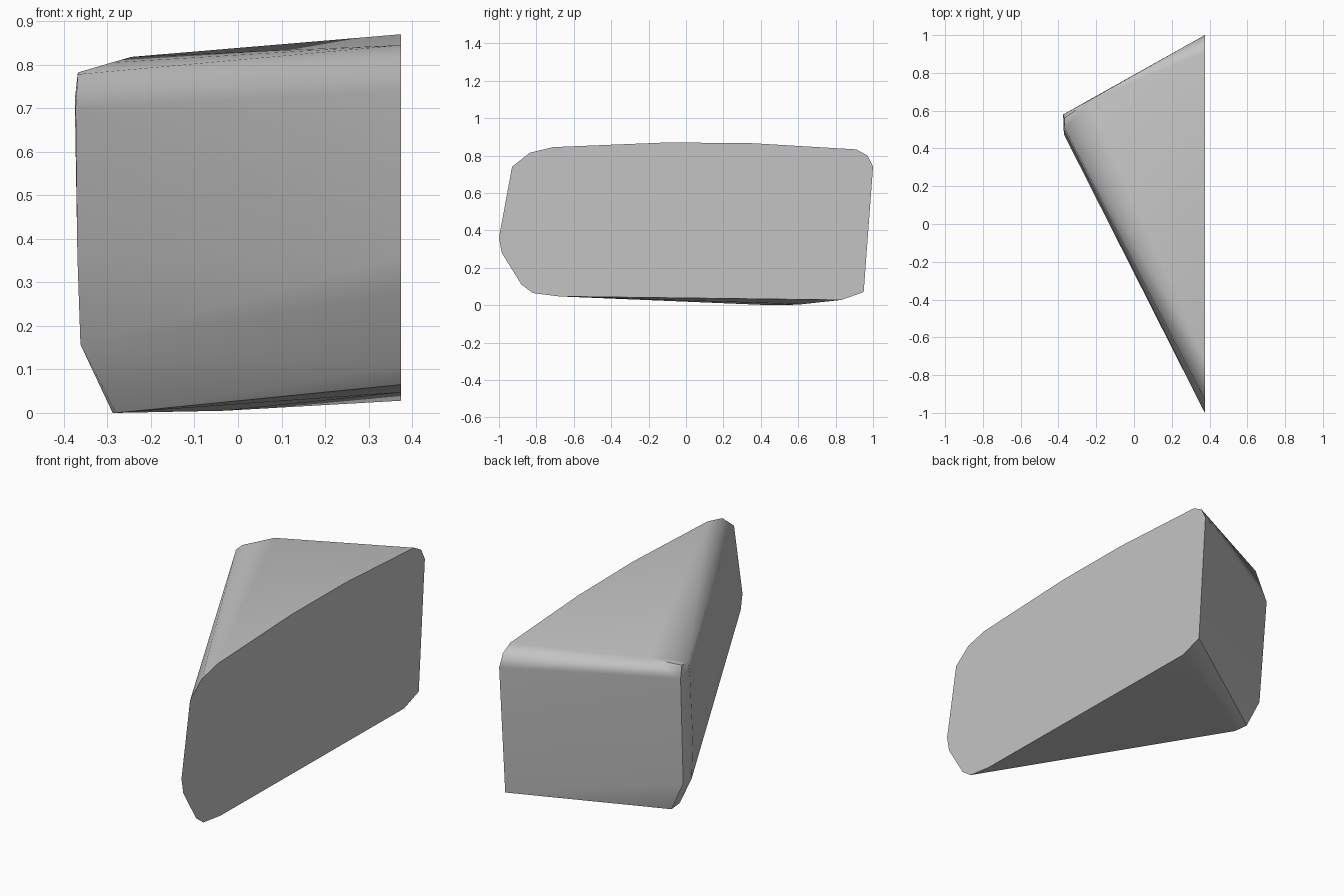
import bpy, bmesh, math

cube = bpy.data.objects.get("Cube")
if cube:
    bpy.data.objects.remove(cube, do_unlink=True)


def flat_material(name, rgb):
    mat = bpy.data.materials.new(name)
    mat.use_nodes = True
    colour = (*rgb, 1.0)
    mat.diffuse_color = colour
    mat.node_tree.nodes["Principled BSDF"].inputs["Base Color"].default_value = colour
    return mat


# Flat end outline (y, z), worn round at the corners
END_X = 0.375
end_outline = [
    (-1, 0.36), (-0.985, 0.28), (-0.88, 0.11), (-0.82, 0.065), (-0.68, 0.047),
    (0.83, 0.028), (0.95, 0.07), (1, 0.74), (0.97, 0.80), (0.91, 0.833),
    (0.35, 0.866), (-0.1, 0.87), (-0.71, 0.845), (-0.835, 0.815), (-0.93, 0.74),
]

# Blunt narrow edge of the wedge (x, y, z)
narrow_edge = [
    (-0.245, 0.65, 0.818), (-0.29, 0.58, 0.805), (-0.368, 0.56, 0.782),
    (-0.368, 0.51, 0.778), (-0.375, 0.58, 0.72), (-0.373, 0.50, 0.70),
    (-0.369, 0.47, 0.36), (-0.362, 0.47, 0.157), (-0.362, 0.54, 0.157),
    (-0.288, 0.53, 0.0), (-0.28, 0.45, 0.0), (-0.03, 0.62, 0.005),
]

# Wedge body: convex skin around both ends
bm = bmesh.new()
for y, z in end_outline:
    bm.verts.new((END_X, y, z))
for point in narrow_edge:
    bm.verts.new(point)
hull = bmesh.ops.convex_hull(bm, input=bm.verts)
spare = {g for g in hull["geom_interior"] + hull["geom_unused"]
         if isinstance(g, bmesh.types.BMVert)}
bmesh.ops.delete(bm, geom=list(spare), context="VERTS")
bmesh.ops.dissolve_limit(bm, angle_limit=math.radians(1), verts=bm.verts, edges=bm.edges)
bmesh.ops.recalc_face_normals(bm, faces=bm.faces)

mesh = bpy.data.meshes.new("wedge_block")
bm.to_mesh(mesh)
bm.free()
mesh.materials.append(flat_material("light_grey", (0.55, 0.55, 0.55)))
block = bpy.data.objects.new("wedge_block", mesh)
bpy.context.collection.objects.link(block)

# Soft rounded edges, crisp around the flat end
bpy.ops.object.select_all(action="DESELECT")
bpy.context.view_layer.objects.active = block
block.select_set(True)
bpy.ops.object.shade_smooth_by_angle(angle=math.radians(45))
weighted = block.modifiers.new("even_shading", "WEIGHTED_NORMAL")
weighted.keep_sharp = True
